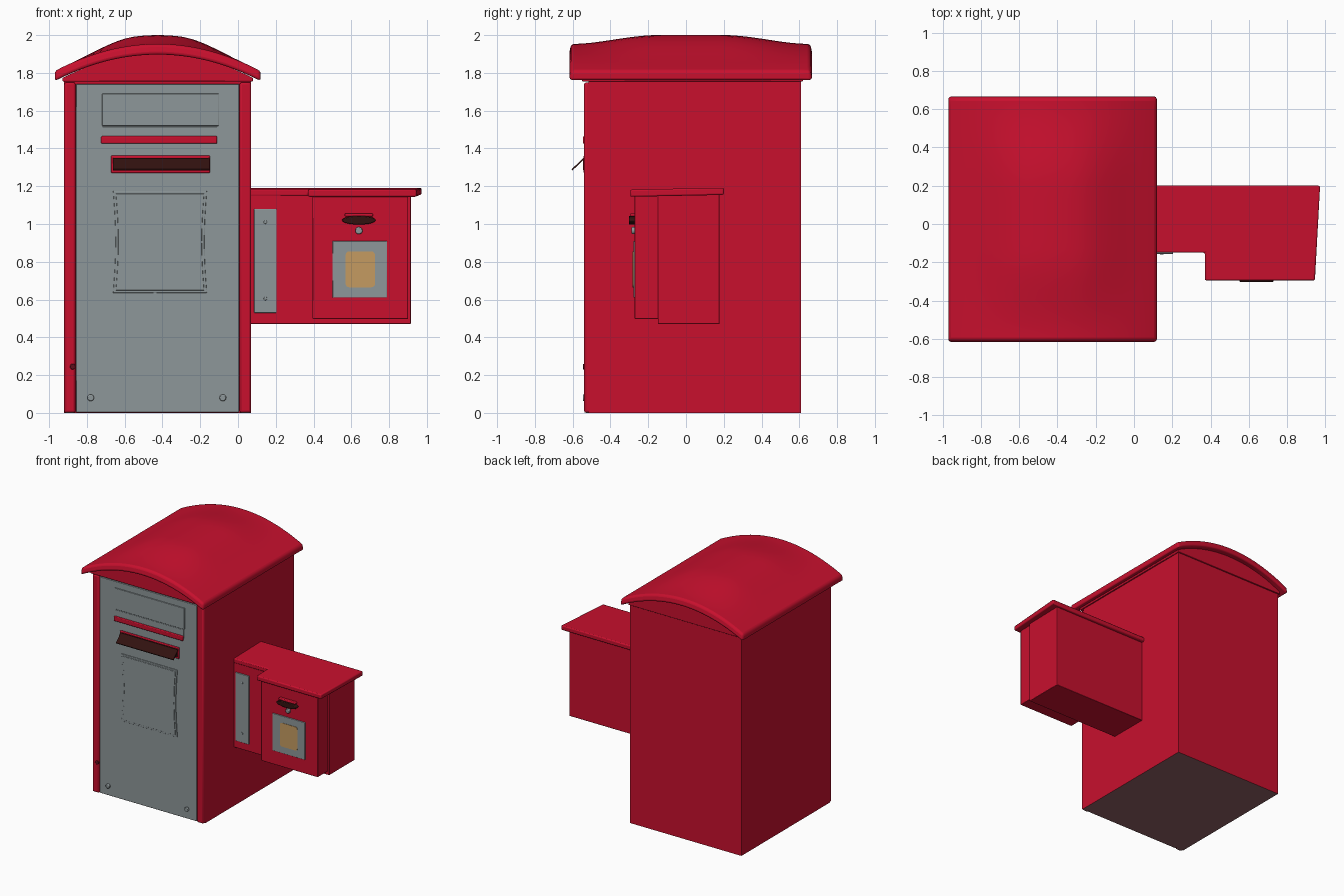
import bpy, bmesh, math

cube = bpy.data.objects.get("Cube")
if cube:
    bpy.data.objects.remove(cube, do_unlink=True)


def material(name, r, g, b):
    m = bpy.data.materials.new(name)
    m.use_nodes = True
    m.diffuse_color = (r, g, b, 1)
    m.node_tree.nodes["Principled BSDF"].inputs["Base Color"].default_value = (r, g, b, 1)
    return m


RED = material("post red", 0.578, 0.005, 0.027)
GREY = material("panel grey", 0.27, 0.31, 0.32)
DARK = material("slot dark brown", 0.032, 0.006, 0.005)
AMBER = material("label amber", 0.56, 0.33, 0.12)
BASE = material("underside brown", 0.28, 0.12, 0.13)
LOCK = material("lock dark red", 0.12, 0.005, 0.012)


def finish(name, bm, mat, bevel=0.0, segments=2):
    """Turn a bmesh into a smooth-by-angle object with an optional bevel."""
    bmesh.ops.recalc_face_normals(bm, faces=bm.faces[:])
    mesh = bpy.data.meshes.new(name)
    bm.to_mesh(mesh)
    bm.free()
    mesh.materials.append(mat)
    ob = bpy.data.objects.new(name, mesh)
    bpy.context.collection.objects.link(ob)
    if bevel:
        mod = ob.modifiers.new("soft edges", "BEVEL")
        mod.width, mod.segments = bevel, segments
        mod.limit_method = "ANGLE"
    bpy.ops.object.select_all(action="DESELECT")
    ob.select_set(True)
    bpy.context.view_layer.objects.active = ob
    bpy.ops.object.shade_smooth_by_angle(angle=math.radians(35))
    return ob


def prism(name, pts, axis, a, b, mat, bevel=0.0):
    """Extrude a 2D outline along an axis; outlines are xz, yz or xy."""
    place = {"y": lambda p, t: (p[0], t, p[1]),
             "x": lambda p, t: (t, p[0], p[1]),
             "z": lambda p, t: (p[0], p[1], t)}[axis]
    bm = bmesh.new()
    ends = [[bm.verts.new(place(p, t)) for p in pts] for t in (a, b)]
    for ring in ends:
        bm.faces.new(ring)
    n = len(pts)
    for i in range(n):
        j = (i + 1) % n
        bm.faces.new((ends[0][i], ends[0][j], ends[1][j], ends[1][i]))
    return finish(name, bm, mat, bevel)


def box(name, x, y, z, mat, bevel=0.0):
    pts = [(x[0], z[0]), (x[1], z[0]), (x[1], z[1]), (x[0], z[1])]
    return prism(name, pts, "y", y[0], y[1], mat, bevel)


def disc(name, x, z, rx, rz, y0, y1, mat, bevel=0.0):
    turn = [math.tau * i / 20 for i in range(20)]
    pts = [(x + rx * math.cos(t), z + rz * math.sin(t)) for t in turn]
    return prism(name, pts, "y", y0, y1, mat, bevel)


def paint_bottom(ob):
    ob.data.materials.append(BASE)
    for f in ob.data.polygons:
        if f.normal.z < -0.9:
            f.material_index = 1


# Main cabinet with rounded front corner posts
MID = -0.425
paint_bottom(box("cabinet", (-0.92, 0.07), (-0.515, 0.61), (0, 1.755), RED))
for side, x in (("right", (-0.92, -0.86)), ("left", (0.008, 0.07))):
    paint_bottom(box(side + "_corner_post", x, (-0.54, -0.50), (0, 1.75), RED, 0.012))
paint_bottom(box("front_panel", (-0.858, 0.006), (-0.532, -0.50), (0.003, 1.74), GREY, 0.003))
box("cornice", (-0.93, 0.08), (-0.55, 0.62), (1.755, 1.775), RED, 0.004)

# Gable fill under the arched roof
steps = [i / 12 for i in range(-12, 13)]
arch = [(MID + 0.5 * s, 1.775 + 0.128 * (1 - s * s)) for s in steps]
prism("gable", [(-0.925, 1.76)] + arch + [(0.075, 1.76)], "y", -0.55, 0.62, RED)


# Arched roof shell with a raised middle
def smooth(t):
    t = max(0.0, min(1.0, t))
    return t * t * (3 - 2 * t)


def roof_point(u, v, top):
    y = 0.025 + 0.645 * v
    arc = 1 - u * u
    if not top:
        return (MID + 0.545 * u, y, 1.757 + 0.14 * arc)
    swell = smooth((1 - abs(v)) / 0.72) * smooth((0.85 - abs(u)) / 0.65)
    return (MID + 0.545 * u, y - 0.012 * v, 1.81 + 0.143 * arc + 0.047 * swell)


bm = bmesh.new()
N = 24
grids = []
for top in (False, True):
    grids.append([[bm.verts.new(roof_point(2 * i / N - 1, 2 * j / N - 1, top))
                   for j in range(N + 1)] for i in range(N + 1)])
for g in grids:
    for i in range(N):
        for j in range(N):
            bm.faces.new((g[i][j], g[i + 1][j], g[i + 1][j + 1], g[i][j + 1]))
low, high = grids
for k in range(N):
    for e in (0, N):
        bm.faces.new((low[k][e], low[k + 1][e], high[k + 1][e], high[k][e]))
        bm.faces.new((low[e][k], low[e][k + 1], high[e][k + 1], high[e][k]))
finish("roof", bm, RED, 0.016, 3)

# Front panel details
box("upper_notice_plate", (-0.72, -0.10), (-0.539, -0.53), (1.52, 1.69), GREY, 0.003)
box("lower_notice_plate", (-0.72, -0.11), (-0.536, -0.53), (1.44, 1.515), GREY, 0.002)
box("red_bar", (-0.725, -0.11), (-0.546, -0.53), (1.425, 1.465), RED, 0.006)
box("slot_frame", (-0.673, -0.147), (-0.543, -0.53), (1.27, 1.362), RED, 0.006)
box("slot_opening", (-0.66, -0.16), (-0.546, -0.54), (1.285, 1.35), DARK)
prism("slot_flap", [(-0.54, 1.352), (-0.606, 1.29), (-0.602, 1.283), (-0.536, 1.345)],
      "x", -0.662, -0.152, DARK)


def pinched(inset):
    """Rectangle whose upright sides bow slightly inwards."""
    half, z0, z1 = 0.248 - inset, 0.635 + inset, 1.175 - inset
    rise = [i / 8 for i in range(9)]
    edge = [(half - 0.013 * math.sin(math.pi * t), z0 + (z1 - z0) * t) for t in rise]
    return ([(-0.413 + x, z) for x, z in edge]
            + [(-0.413 - x, z) for x, z in reversed(edge)])


prism("notice_frame", pinched(0), "y", -0.537, -0.53, GREY, 0.002)
prism("notice_plate", pinched(0.014), "y", -0.541, -0.53, GREY, 0.002)
for side, x in (("right", -0.78), ("left", -0.08)):
    disc(side + "_panel_bolt", x, 0.08, 0.018, 0.018, -0.546, -0.53, GREY, 0.005)
disc("post_lock", -0.875, 0.245, 0.015, 0.015, -0.546, -0.53, LOCK, 0.004)

# Side box with projecting front compartment
box("side_box", (0.06, 0.915), (-0.148, 0.178), (0.47, 1.16), RED, 0.004)
box("front_compartment", (0.395, 0.90), (-0.272, -0.14), (0.497, 1.16), RED, 0.004)
outline = [(0.06, -0.15), (0.37, -0.15), (0.37, -0.295), (0.945, -0.295),
           (0.972, 0.2), (0.06, 0.2)]
lid = prism("side_box_lid", outline, "z", 1.15, 1.188, RED, 0.008)
for v in lid.data.vertices:
    v.co.z += 0.02 * v.co.y

# Side box fittings
box("hinge_plate", (0.085, 0.205), (-0.156, -0.14), (0.53, 1.08), GREY, 0.003)
for part, z in (("lower", 0.605), ("upper", 1.01)):
    disc(part + "_hinge_bolt", 0.145, z, 0.009, 0.009, -0.160, -0.15, GREY, 0.002)
box("label_plate", (0.50, 0.79), (-0.279, -0.268), (0.61, 0.91), GREY, 0.003)


def rounded(x0, x1, z0, z1, r):
    corners = [(x1 - r, z1 - r), (x0 + r, z1 - r), (x0 + r, z0 + r), (x1 - r, z0 + r)]
    return [(cx + r * math.cos(math.pi / 2 * (k + i / 4)),
             cz + r * math.sin(math.pi / 2 * (k + i / 4)))
            for k, (cx, cz) in enumerate(corners) for i in range(5)]


prism("amber_label", rounded(0.57, 0.725, 0.665, 0.855, 0.018), "y", -0.282, -0.276, AMBER)
disc("handle_cup", 0.64, 1.02, 0.09, 0.023, -0.302, -0.265, DARK, 0.008)
box("handle_hood", (0.565, 0.715), (-0.296, -0.265), (1.04, 1.056), RED, 0.006)
disc("compartment_lock", 0.64, 0.965, 0.019, 0.019, -0.288, -0.265, GREY, 0.005)
